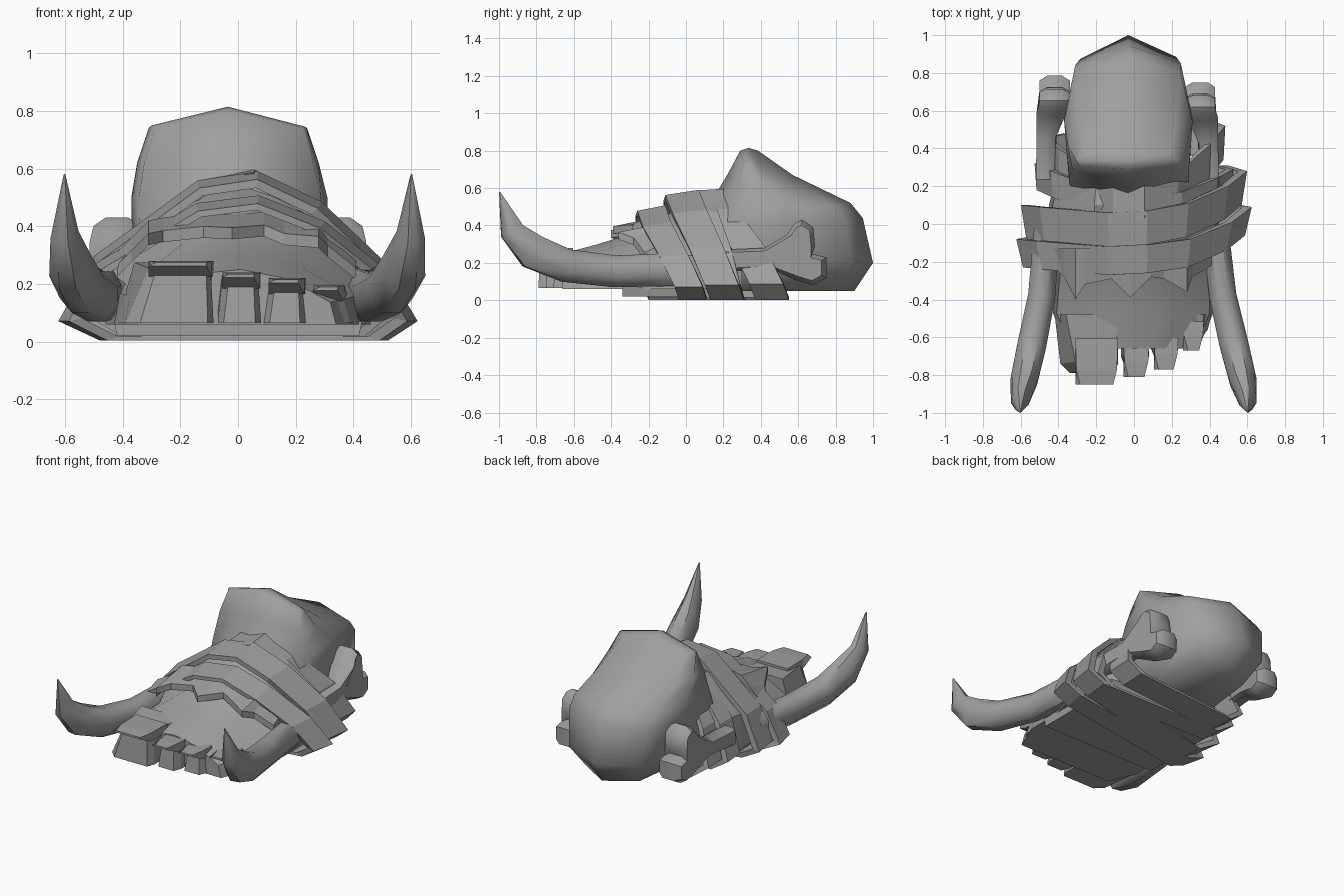
import bpy, bmesh, math
from mathutils import Vector

grey = bpy.data.materials.new("stone_grey")
grey.diffuse_color = (0.35, 0.35, 0.35, 1)


def finish(name, bm, smooth=None):
    bmesh.ops.remove_doubles(bm, verts=bm.verts, dist=0.0005)
    bmesh.ops.recalc_face_normals(bm, faces=bm.faces)
    me = bpy.data.meshes.new(name)
    bm.to_mesh(me)
    bm.free()
    me.materials.append(grey)
    ob = bpy.data.objects.new(name, me)
    bpy.context.collection.objects.link(ob)
    if smooth:
        bpy.ops.object.select_all(action='DESELECT')
        ob.select_set(True)
        bpy.context.view_layer.objects.active = ob
        bpy.ops.object.shade_smooth_by_angle(angle=math.radians(smooth))
    return ob


def loft(name, rings, smooth=None, closed=False, cap_end=True):
    """Skin a list of equal point rings; closed joins last ring to first."""
    bm = bmesh.new()
    vs = [[bm.verts.new(p) for p in r] for r in rings]
    n = len(vs[0])
    pairs = list(zip(vs, vs[1:])) + ([(vs[-1], vs[0])] if closed else [])
    for a, b in pairs:
        for i in range(n):
            j = (i + 1) % n
            bm.faces.new((a[i], a[j], b[j], b[i]))
    if not closed:
        bm.faces.new(vs[0])
        if cap_end:
            bm.faces.new(vs[-1])
    return finish(name, bm, smooth)


# Heel and ankle: stacked rings (z, front y, back y, left x, right x, side drop)
heel = []
for z, f, b, l, r, drop in [(0.05, -0.1, 0.9, -0.25, 0.2, 0),
                            (0.2, -0.05, 1.0, -0.34, 0.28, 0),
                            (0.44, 0.08, 0.945, -0.37, 0.31, 0.01),
                            (0.52, 0.13, 0.88, -0.37, 0.31, 0.02),
                            (0.67, 0.22, 0.57, -0.35, 0.28, 0.05),
                            (0.8, 0.29, 0.385, -0.31, 0.24, 0.06)]:
    c, d = (l + r) / 2, b - f
    heel.append([(c, b, z), (l * 0.84, b - 0.12 * d, z - drop), (l, f + 0.55 * d, z - drop),
                 (l * 0.93, f + 0.17 * d, z - drop), (c, f, z),
                 (r * 0.93, f + 0.17 * d, z - drop), (r, f + 0.55 * d, z - drop),
                 (r * 0.8, b - 0.11 * d, z - drop)])
# top closes along a ridge running across
L, M, R = (-0.3, 0.335, 0.75), (-0.035, 0.335, 0.815), (0.235, 0.335, 0.745)
heel.append([M, L, L, L, M, R, R, R])
loft("heel", heel, 70, cap_end=False)

# Foot body: sections along y (y, left x, right x, top z)
foot = []
for y, l, r, h in [(-0.66, -0.35, 0.34, 0.25), (-0.47, -0.43, 0.42, 0.3), (-0.25, -0.41, 0.42, 0.37),
                   (-0.1, -0.46, 0.46, 0.46), (0.1, -0.45, 0.44, 0.54), (0.3, -0.4, 0.36, 0.5)]:
    w = r - l
    foot.append([(l, y, 0.06), (l + 0.02, y, 0.06 + (h - 0.06) * 0.45), (l + 0.27 * w, y, h * 0.93),
                 (l + 0.52 * w, y, h), (l + 0.76 * w, y, h * 0.87),
                 (r - 0.02, y, 0.06 + (h - 0.06) * 0.4), (r, y, 0.06)])
loft("foot_body", foot, 30)

# Toes, each with a nail overhanging the front
for i, (l, r, y, h, fl, fr) in enumerate([(-0.36, -0.085, -0.85, 0.275, 0.06, 0),
                                          (-0.07, 0.08, -0.81, 0.235, 0, 0),
                                          (0.09, 0.235, -0.77, 0.215, 0, 0),
                                          (0.245, 0.37, -0.67, 0.19, 0, 0.04)]):
    e = 0.05 if i == 0 else 0.015
    loft(f"toe_{i}", [[(l - fl, -0.48, 0.065), (r + fr, -0.48, 0.065), (r, -0.48, h), (l, -0.48, h)],
                      [(l - fl * 0.5, y + 0.11, 0.065), (r + fr * 0.5, y + 0.11, 0.065),
                       (r - 0.01, y + 0.12, h - 0.02), (l + e, y + 0.12, h - 0.02)],
                      [(l + 0.02, y + 0.06, 0.065), (r - 0.02, y + 0.06, 0.065),
                       (r - 0.025, y + 0.07, h - 0.045), (l + e + 0.02, y + 0.07, h - 0.045)]])
    back = y + min(0.25, 0.08 + 0.6 * (r - l))
    loft(f"toenail_{i}", [[(l + e, yy, z0), (r - t, yy, z0), (r - t, yy, z1), (l + e + t, yy, z1)]
                          for yy, z0, z1, t in [(back, h - 0.05, h + 0.005, 0.0),
                                                (y + 0.08, h - 0.05, h + 0.005, 0.005),
                                                (y, h - 0.012, h, 0.025)]])

# Cloth wraps: one outline, with front and rear y for each of its nine points
OUTLINE = [(-0.46, 0.01), (-0.6, 0.09), (-0.5, 0.29), (-0.14, 0.54), (0.07, 0.57),
           (0.29, 0.47), (0.5, 0.28), (0.6, 0.09), (0.5, 0.01)]


def wrap(name, fronts, width, sx, sz, grow=0.06):
    def ring(off, k, flare):
        return [(x * sx * k * flare, y + off, 0.003 + (z - 0.01) * sz * k * (flare if z > 0.2 else 1)
                 + (0.015 if k < 1 else 0)) for (x, z), y in zip(OUTLINE, fronts)]
    loft(name, [ring(0, 1, 1), ring(width, 1, 1 + grow), ring(width, 0.92, 1 + grow), ring(0, 0.92, 1)],
         closed=True)


wrap("wrap_front", [-0.2, -0.23, -0.24, -0.27, -0.26, -0.23, -0.14, -0.06, -0.04], 0.15, 0.98, 0.85, 0.06)
wrap("wrap_middle", [-0.1, -0.08, -0.09, -0.12, -0.11, -0.07, 0.02, 0.1, 0.13], 0.18, 0.95, 1.0, 0.05)
wrap("wrap_rear", [0.3, 0.28, 0.22, 0.04, 0.03, 0.09, 0.24, 0.34, 0.37], 0.18, 0.79, 1.04, 0.02)
wrap("wrap_left_cross", [0.18, 0.18, 0.14, 0.02, 0.0, 0.03, 0.1, 0.15, 0.17], 0.14, 0.86, 1.01, 0.02)

# Flat underside of the cloth
loft("sole_cloth", [[(-0.42, y, 0.02), (0.42, y, 0.02), (0.43, y, 0.07), (-0.43, y, 0.07)]
                    for y in (-0.34, 0.3)])

# Torn cloth fringe hanging out from beneath the front wrap
EDGE = [(-0.42, -0.24, 0.25), (-0.37, -0.28, 0.3), (-0.31, -0.4, 0.36), (-0.26, -0.32, 0.37),
        (-0.12, -0.29, 0.385), (-0.02, -0.39, 0.38), (0.09, -0.28, 0.39), (0.16, -0.29, 0.36),
        (0.28, -0.36, 0.35), (0.31, -0.28, 0.32), (0.41, -0.22, 0.24)]
loft("torn_fringe", [[(x, y, z + 0.015), (x, -0.13, z + 0.06), (x, -0.13, z), (x, y, z - 0.025)]
                     for x, y, z in EDGE])


def tube(name, path, sides=8, smooth=50):
    """Tube through (x, y, z, half width, half height), square to the path."""
    rings = []
    for i, (x, y, z, a, b) in enumerate(path):
        p, q = path[max(i - 1, 0)], path[min(i + 1, len(path) - 1)]
        t = (Vector(q[:3]) - Vector(p[:3])).normalized()
        u = t.cross(Vector((0, 0, 1))).normalized()
        v = u.cross(t)
        rings.append([Vector((x, y, z)) + u * a * math.cos(s) + v * b * math.sin(s)
                      for s in [2 * math.pi * (k + 0.5) / sides for k in range(sides)]])
    loft(name, rings, smooth)


# Tusks on both sides, curving up to a point
for side, name in ((-1, "left_tusk"), (1, "right_tusk")):
    o = 0.03 if side < 0 else 0
    tube(name, [(side * (x + o * (1 + y)), y, z, a, b) for x, y, z, a, b in [
        (0.43, -0.02, 0.165, 0.075, 0.095), (0.47, -0.38, 0.155, 0.078, 0.092),
        (0.53, -0.64, 0.185, 0.083, 0.095), (0.575, -0.82, 0.26, 0.078, 0.1),
        (0.6, -0.93, 0.37, 0.05, 0.07), (0.602, -0.997, 0.58, 0.003, 0.003)]])

# Bones tucked into the wraps on each side: two-lobed outline with chamfered rims
BONE = [(0.2, 0.15), (0.2, 0.27), (0.42, 0.28), (0.54, 0.35), (0.58, 0.41), (0.62, 0.43), (0.68, 0.39),
        (0.69, 0.29), (0.67, 0.25), (0.75, 0.23), (0.75, 0.12), (0.68, 0.08), (0.58, 0.11), (0.45, 0.17)]
for side, name, cx, dy in ((-1, "left_bone", 0.42, 0.035), (1, "right_bone", 0.35, 0.0)):
    rings = []
    for w, k in ((-1, 0.72), (-0.5, 1), (0.5, 1), (1, 0.72)):
        ring = []
        for y, z in BONE:
            half = 0.05 if y < 0.5 else 0.08
            mid_y, mid_z = (y, 0.22) if y < 0.5 else (0.61, 0.33) if z > 0.27 else (0.66, 0.17)
            lean = 0.05 * max(0, 0.6 - y) / 0.2
            ring.append((side * (cx + min(lean, 0.05) + w * half), mid_y + (y - mid_y) * k + dy,
                         mid_z + (z - mid_z) * k))
        rings.append(ring)
    loft(name, rings, 45)
